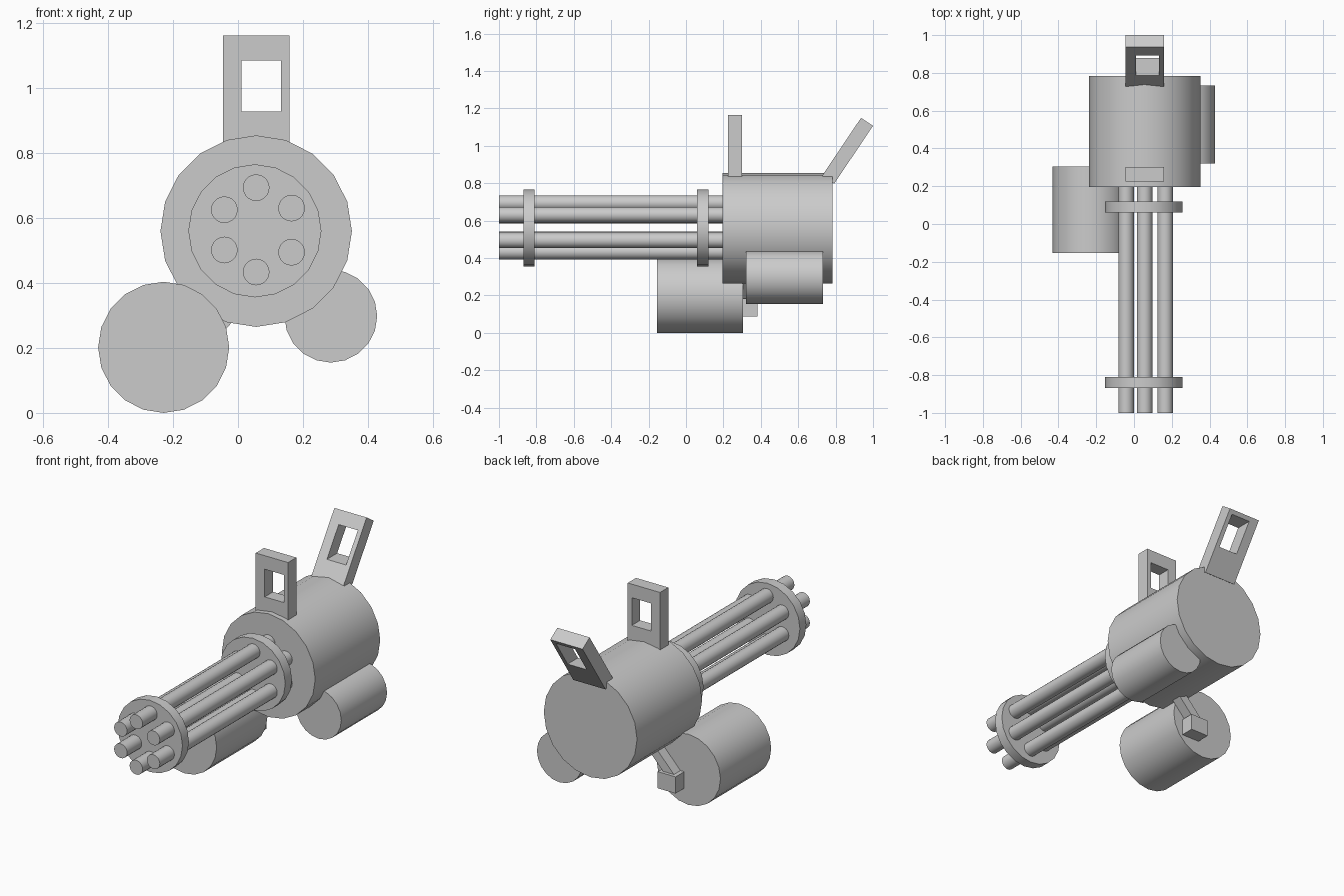
import bpy, math
from mathutils import Vector

if "Cube" in bpy.data.objects:
    bpy.data.objects.remove(bpy.data.objects["Cube"])


def cylinder(name, x, z, r, y0, y1, sides=20):
    """Cylinder lying along y from y0 to y1."""
    bpy.ops.mesh.primitive_cylinder_add(vertices=sides, radius=r, depth=y1 - y0,
                                        location=(x, (y0 + y1) / 2, z),
                                        rotation=(math.pi / 2, 0, 0))
    ob = bpy.context.object
    ob.name = name
    bpy.ops.object.shade_smooth_by_angle(angle=math.radians(30))
    return ob


def box(name, center, size, rot=(0, 0, 0)):
    bpy.ops.mesh.primitive_cube_add(size=1, location=center, rotation=rot)
    ob = bpy.context.object
    ob.name = name
    ob.scale = size
    bpy.ops.object.transform_apply(location=False, rotation=False, scale=True)
    return ob


CX, CZ = 0.056, 0.56

# Main housing
cylinder("main_housing", CX, CZ, 0.295, 0.196, 0.783)

# Barrel cluster
barrels = [(0.056, 0.694), (0.165, 0.631), (0.165, 0.495),
           (0.056, 0.434), (-0.042, 0.502), (-0.042, 0.626)]
for i, (x, z) in enumerate(barrels):
    cylinder(f"barrel_{i + 1}", x, z, 0.041, -1.0, 0.25)

# Discs clamping the barrels
cylinder("front_disc", 0.052, 0.561, 0.205, -0.868, -0.81)
cylinder("rear_disc", 0.052, 0.561, 0.205, 0.06, 0.12)

# Side drum and motor
cylinder("large_drum", -0.229, 0.202, 0.202, -0.154, 0.304)
cylinder("small_motor", 0.286, 0.298, 0.143, 0.32, 0.733)

# Handles, both pierced by one horizontal window
front = box("front_handle", (CX, 0.263, 0.977), (0.204, 0.075, 0.373))
rear = box("rear_handle", (CX, 0.864, 0.9735), (0.204, 0.077, 0.373),
           (math.radians(-33.9), 0, 0))
cutter = box("window_cutter", (0.0715, 0.6, 1.007), (0.121, 1.4, 0.158))
cutter.hide_render = True
for ob in (front, rear):
    mod = ob.modifiers.new("window", "BOOLEAN")
    mod.operation, mod.solver, mod.object = "DIFFERENCE", "EXACT", cutter
    bpy.context.view_layer.objects.active = ob
    bpy.ops.object.modifier_apply(modifier=mod.name)
bpy.data.objects.remove(cutter)

# Drum bracket: block on the drum's back and a slanted strut up to the housing
box("bracket_block", (-0.145, 0.34, 0.135), (0.113, 0.084, 0.095))
a, b = Vector((-0.16, 0.333, 0.165)), Vector((0.0, 0.333, 0.335))
d = b - a
box("bracket_strut", (a + b) / 2, (0.05, 0.06, d.length),
    (0, math.atan2(d.x, d.z), 0))
